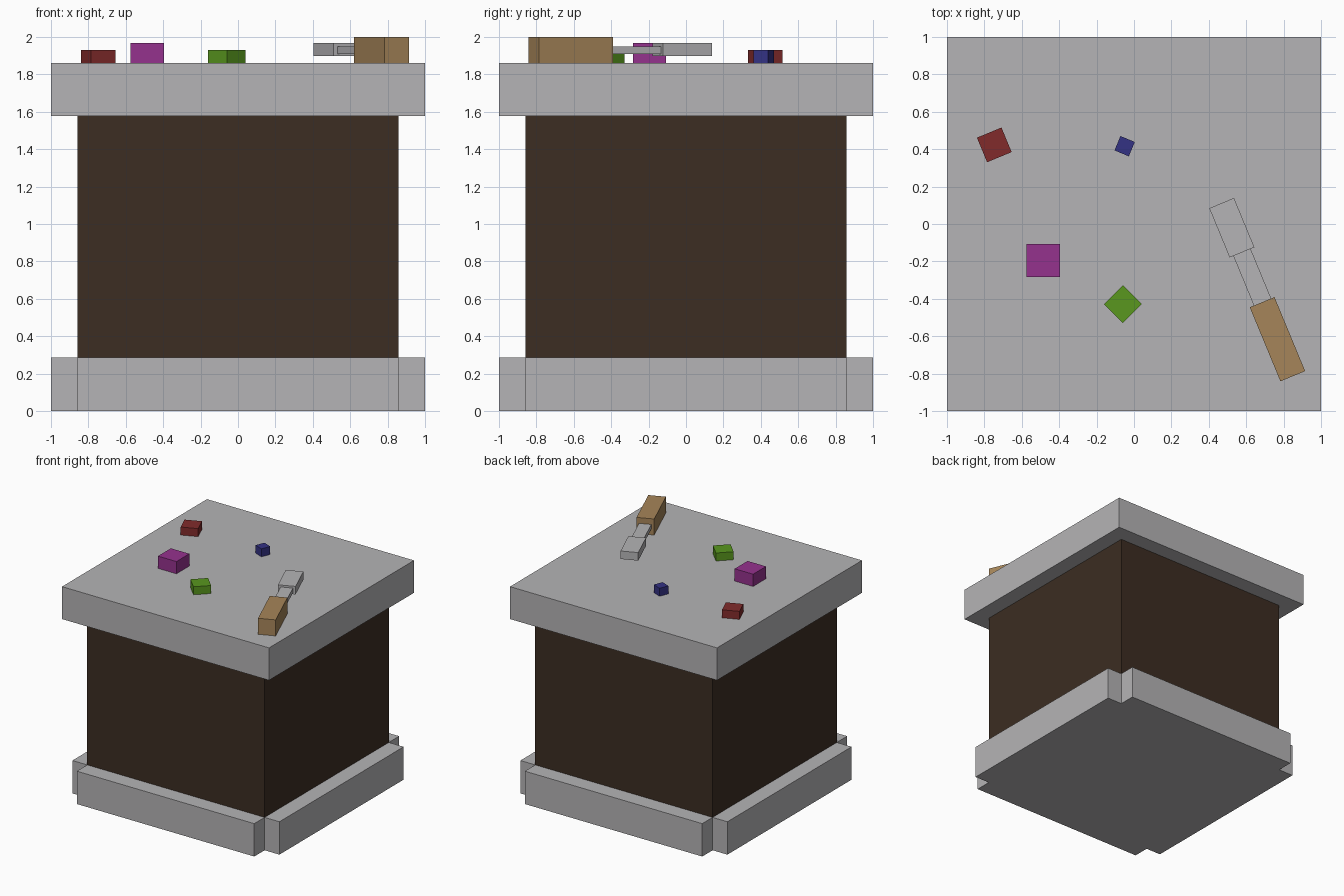
import bpy
import bmesh
from math import radians
from mathutils import Matrix

cube = bpy.data.objects.get("Cube")
if cube:
    bpy.data.objects.remove(cube, do_unlink=True)


def material(name, rgb):
    mat = bpy.data.materials.new(name)
    mat.use_nodes = True
    mat.diffuse_color = (*rgb, 1)
    mat.node_tree.nodes["Principled BSDF"].inputs["Base Color"].default_value = (*rgb, 1)
    return mat


stone = material("stone grey", (0.46, 0.455, 0.465))
wood = material("dark wood", (0.045, 0.026, 0.016))
tan = material("tan wood", (0.38, 0.235, 0.10))
red = material("red", (0.22, 0.024, 0.024))
blue = material("blue", (0.034, 0.032, 0.23))
purple = material("purple", (0.30, 0.032, 0.27))
green = material("green", (0.10, 0.31, 0.013))


def finish(name, bm, mat):
    bmesh.ops.recalc_face_normals(bm, faces=bm.faces)
    mesh = bpy.data.meshes.new(name)
    bm.to_mesh(mesh)
    bm.free()
    mesh.materials.append(mat)
    obj = bpy.data.objects.new(name, mesh)
    bpy.context.collection.objects.link(obj)
    return obj


def box(name, center, size, bottom, top, mat, angle=0):
    """Upright box turned about z, given its plan and height range."""
    bm = bmesh.new()
    bmesh.ops.create_cube(bm, size=1)
    bmesh.ops.scale(bm, vec=(*size, top - bottom), verts=bm.verts)
    obj = finish(name, bm, mat)
    obj.matrix_world = (Matrix.Translation((*center, (bottom + top) / 2))
                        @ Matrix.Rotation(radians(angle), 4, "Z"))
    return obj


BODY, BASE_TOP, SLAB_BOTTOM, TABLE = 0.857, 0.287, 1.577, 1.86

# Base: square plan with notched corners, extruded upward
plan = []
for sx, sy in ((1, 1), (-1, 1), (-1, -1), (1, -1)):
    corner = [(sx, sy * BODY), (sx * BODY, sy * BODY), (sx * BODY, sy)]
    plan += corner if sx == sy else corner[::-1]
bm = bmesh.new()
floor = bm.faces.new([bm.verts.new((x, y, 0)) for x, y in plan])
walls = bmesh.ops.extrude_face_region(bm, geom=[floor], use_keep_orig=True)
raised = [v for v in walls["geom"] if isinstance(v, bmesh.types.BMVert)]
bmesh.ops.translate(bm, vec=(0, 0, BASE_TOP), verts=raised)
finish("base", bm, stone)

# Body and table slab
box("body", (0, 0), (2 * BODY, 2 * BODY), BASE_TOP, SLAB_BOTTOM, wood)
box("table_slab", (0, 0), (2, 2), SLAB_BOTTOM, TABLE, stone)

# Coloured blocks lying on the slab
for name, center, side, top, mat, angle in (
        ("red_block", (-0.747, 0.423), 0.142, 1.93, red, 22.5),
        ("blue_block", (-0.05, 0.416), 0.083, 1.93, blue, -22.5),
        ("purple_block", (-0.485, -0.195), 0.178, 1.967, purple, 0),
        ("green_block", (-0.06, -0.428), 0.142, 1.93, green, 45)):
    box(name, center, (side, side), TABLE, top, mat, angle)

# Chisel: handle, shaft and blade along one slanted axis
TILT = 22.5
box("chisel_handle", (0.767, -0.616), (0.143, 0.428), TABLE, 2.0, tan, TILT)
box("chisel_shaft", (0.632, -0.284), (0.1, 0.3), 1.91, 1.95, stone, TILT)
box("chisel_blade", (0.523, -0.02), (0.143, 0.285), 1.897, 1.967, stone, TILT)
